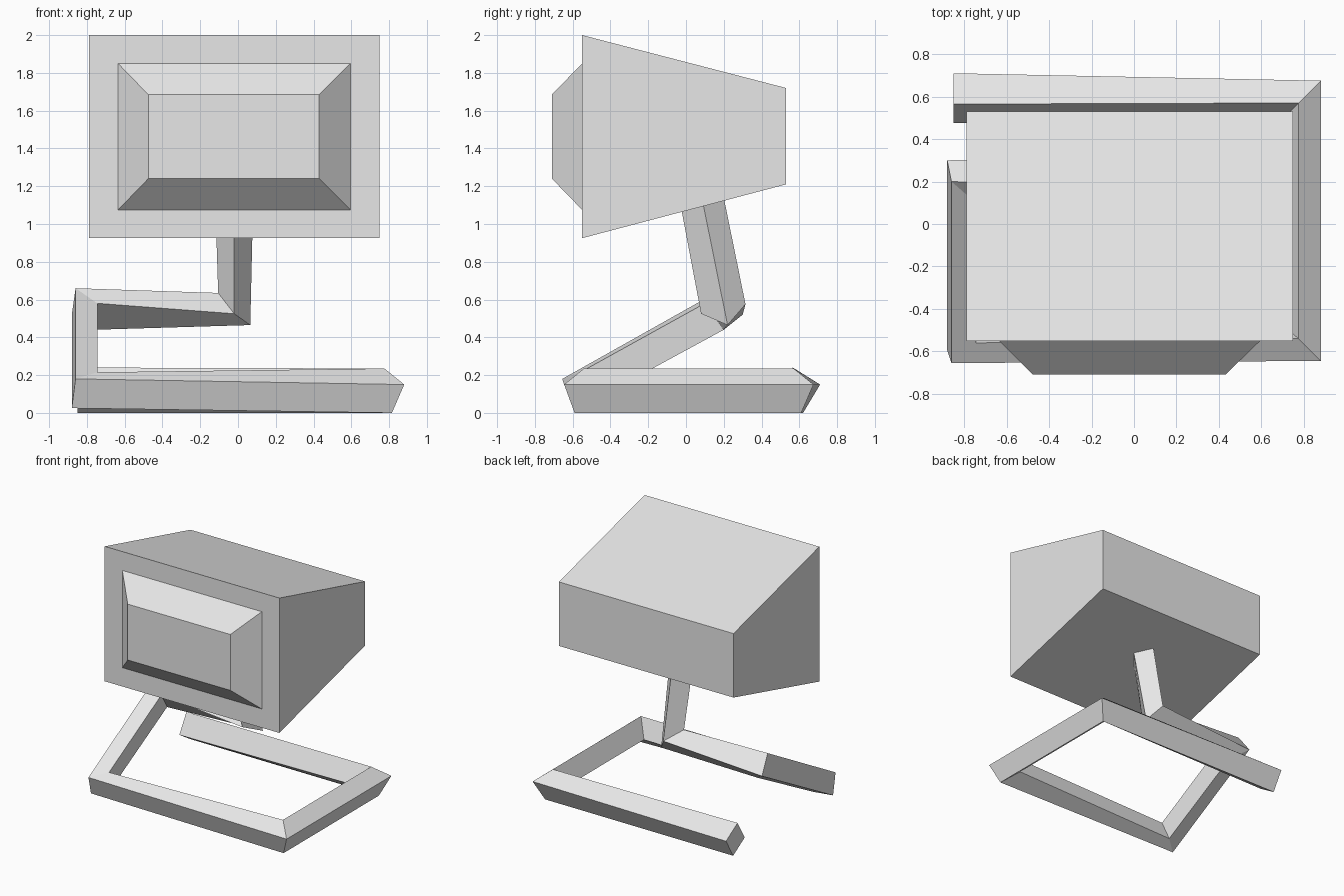
import bpy
import bmesh
from mathutils import Vector

cube = bpy.data.objects.get("Cube")
if cube:
    bpy.data.objects.remove(cube, do_unlink=True)

grey = bpy.data.materials.new("plain_grey")
grey.use_nodes = True
grey.diffuse_color = (0.8, 0.8, 0.8, 1)
grey.node_tree.nodes["Principled BSDF"].inputs["Base Color"].default_value = (0.8, 0.8, 0.8, 1)


def skin_rings(name, rings):
    """Join a list of four-point rings into one closed, flat-shaded object."""
    bm = bmesh.new()
    loops = [[bm.verts.new(point) for point in ring] for ring in rings]
    for near, far in zip(loops, loops[1:]):
        for i in range(4):
            j = (i + 1) % 4
            bm.faces.new((near[i], near[j], far[j], far[i]))
    bm.faces.new(loops[0])
    bm.faces.new(loops[-1])
    bmesh.ops.recalc_face_normals(bm, faces=bm.faces)
    mesh = bpy.data.meshes.new(name)
    bm.to_mesh(mesh)
    bm.free()
    mesh.materials.append(grey)
    obj = bpy.data.objects.new(name, mesh)
    bpy.context.collection.objects.link(obj)
    return obj


def upright_rectangle(y, left, right, bottom, top):
    return [(left, y, bottom), (right, y, bottom), (right, y, top), (left, y, top)]


def square_ring(outer, inner, lower):
    """Complete a tilted bar section from three of its corners."""
    outer, inner, lower = Vector(outer), Vector(inner), Vector(lower)
    return [outer, inner, inner + lower - outer, lower]


# Monitor housing, tapering in height toward the back, with a raised screen
skin_rings("monitor_housing", [
    upright_rectangle(-0.55, -0.79, 0.75, 0.925, 2),
    upright_rectangle(0.53, -0.79, 0.75, 1.21, 1.72),
])
skin_rings("screen", [
    upright_rectangle(-0.55, -0.635, 0.595, 1.075, 1.85),
    upright_rectangle(-0.71, -0.475, 0.43, 1.24, 1.685),
])

# Bent bar stand: free end at the back, round the base, up the side, to the neck
skin_rings("bent_stand", [
    square_ring(outer, inner, lower) for outer, inner, lower in (
        # back free end
        ((-0.85, 0.71, 0.15), (-0.85, 0.565, 0.24), (-0.85, 0.62, 0)),
        # back left corner
        ((0.88, 0.675, 0.15), (0.775, 0.57, 0.235), (0.815, 0.61, 0)),
        # front left corner
        ((0.88, -0.645, 0.15), (0.775, -0.54, 0.235), (0.815, -0.59, 0)),
        # front right corner
        ((-0.86, -0.655, 0.18), (-0.745, -0.56, 0.215), (-0.88, -0.595, 0.025)),
        # top of the sloping side bar
        ((-0.86, 0.2, 0.66), (-0.745, 0.1, 0.58), (-0.88, 0.3, 0.52)),
        # elbow below the neck
        ((-0.105, 0.175, 0.635), (-0.02, 0.08, 0.525), (-0.02, 0.315, 0.575)),
        # neck top, just inside the housing
        ((-0.12, 0.085, 1.11), (-0.02, -0.025, 1.08), (-0.02, 0.2, 1.14)),
    )
])
